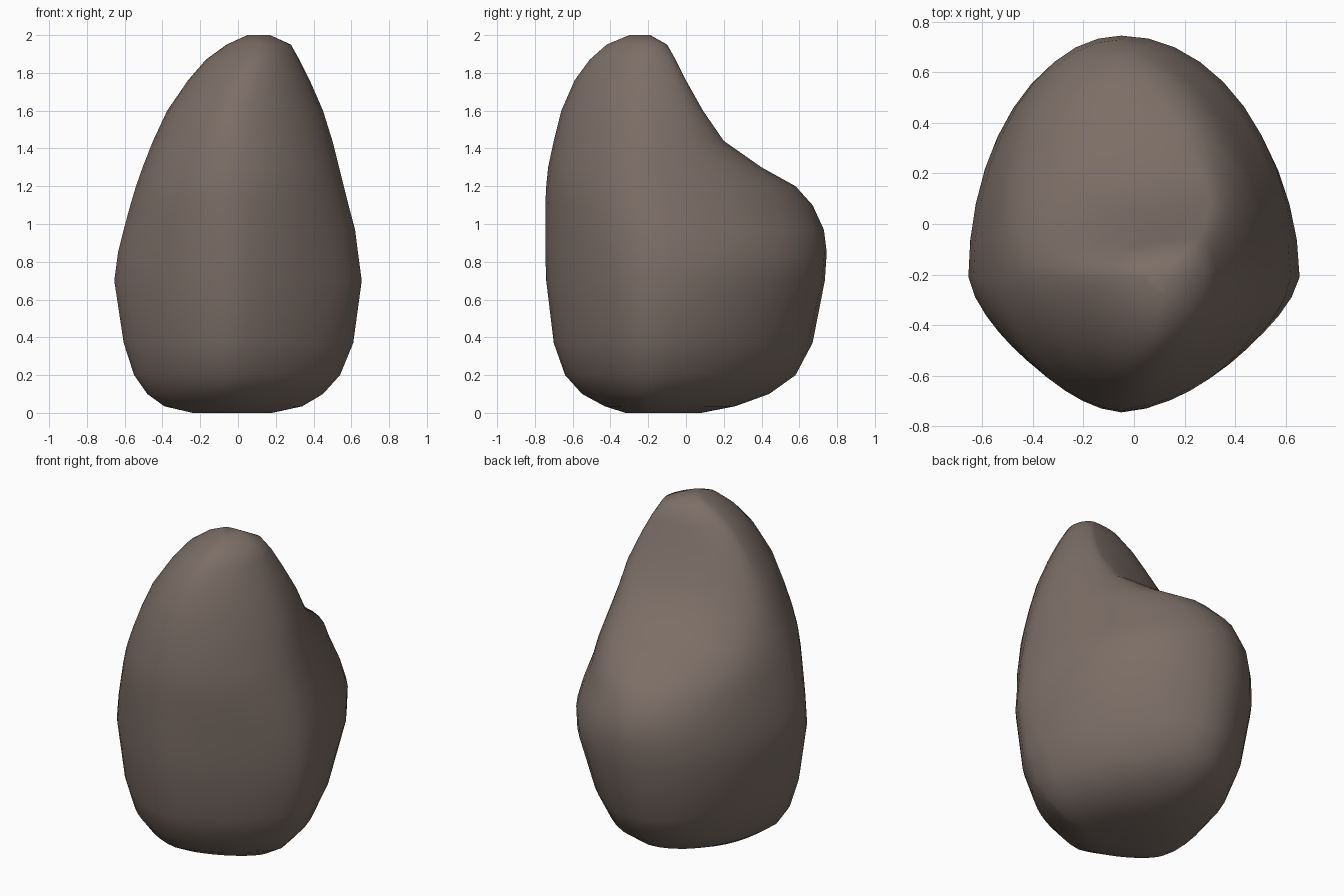
import bpy
import bmesh
import math

cube = bpy.data.objects.get("Cube")
if cube:
    bpy.data.objects.remove(cube, do_unlink=True)

# Stone colour
stone = bpy.data.materials.new("warm grey stone")
stone.use_nodes = True
colour = (0.2, 0.155, 0.133, 1)
stone.diffuse_color = colour
shader = next(n for n in stone.node_tree.nodes if n.type == "BSDF_PRINCIPLED")
shader.inputs["Base Color"].default_value = colour
shader.inputs["Roughness"].default_value = 0.9

# Rock slices: height, left, right, front, back,
# front ridge x, back ridge x, fullness of the back right corner
SLICES = [
    (0, -.24, .18, -.32, .08, -.04, -.05, 1.7),
    (.035, -.39, .34, -.43, .26, -.05, -.05, 1.65),
    (.1, -.48, .45, -.55, .44, -.05, -.05, 1.6),
    (.2, -.55, .54, -.64, .58, -.05, -.05, 1.6),
    (.37, -.605, .61, -.7, .67, -.05, -.05, 1.65),
    (.7, -.655, .655, -.74, .735, -.05, -.05, 1.9),
    (.85, -.635, .635, -.745, .745, -.05, -.05, 2),
    (.97, -.605, .62, -.745, .73, -.05, -.05, 1.85),
    (1.1, -.57, .585, -.745, .67, -.05, -.03, 1.75),
    (1.2, -.54, .56, -.74, .58, -.04, .04, 1.75),
    (1.3, -.505, .535, -.73, .4, -.03, .16, 1.75),
    (1.44, -.45, .5, -.7, .2, -.02, .26, 1.8),
    (1.6, -.375, .45, -.66, .09, 0, .3, 1.9),
    (1.76, -.265, .38, -.59, 0, .04, .28, 2),
    (1.87, -.17, .325, -.51, -.055, .08, .25, 2),
    (1.95, -.06, .28, -.42, -.1, .11, .2, 2),
    (2, .05, .17, -.3, -.19, .12, .13, 2),
]
SIDES = 40
RIDGE_Y = -.21


def slice_points(z, left, right, front, back, front_x, back_x, corner):
    """Four rounded quarters: a wedge front and a back that leans to the right."""
    upper = min(max((z - .8) / .4, 0), 1)
    for i in range(SIDES):
        a = math.tau * i / SIDES
        c, s = math.cos(a), math.sin(a)
        if s > 0:
            power = corner if c > 0 else 2
            ridge, depth = back_x, back - RIDGE_Y
        else:
            power = 1.45 + .25 * upper
            ridge, depth = front_x, RIDGE_Y - front
        width = right - ridge if c > 0 else ridge - left
        r = (abs(c) ** power + abs(s) ** power) ** (-1 / power)
        yield (ridge + r * c * width, RIDGE_Y + r * s * depth, z)


# Loft the slices into a closed skin
bm = bmesh.new()
rings = [[bm.verts.new(p) for p in slice_points(*row)] for row in SLICES]
for low, high in zip(rings, rings[1:]):
    for i in range(SIDES):
        j = (i + 1) % SIDES
        bm.faces.new((low[i], low[j], high[j], high[i]))
bm.faces.new(reversed(rings[0]))
bm.faces.new(rings[-1])
bmesh.ops.recalc_face_normals(bm, faces=bm.faces)
for face in bm.faces:
    face.smooth = True

mesh = bpy.data.meshes.new("rock")
bm.to_mesh(mesh)
bm.free()
mesh.materials.append(stone)
rock = bpy.data.objects.new("rock", mesh)
bpy.context.collection.objects.link(rock)
